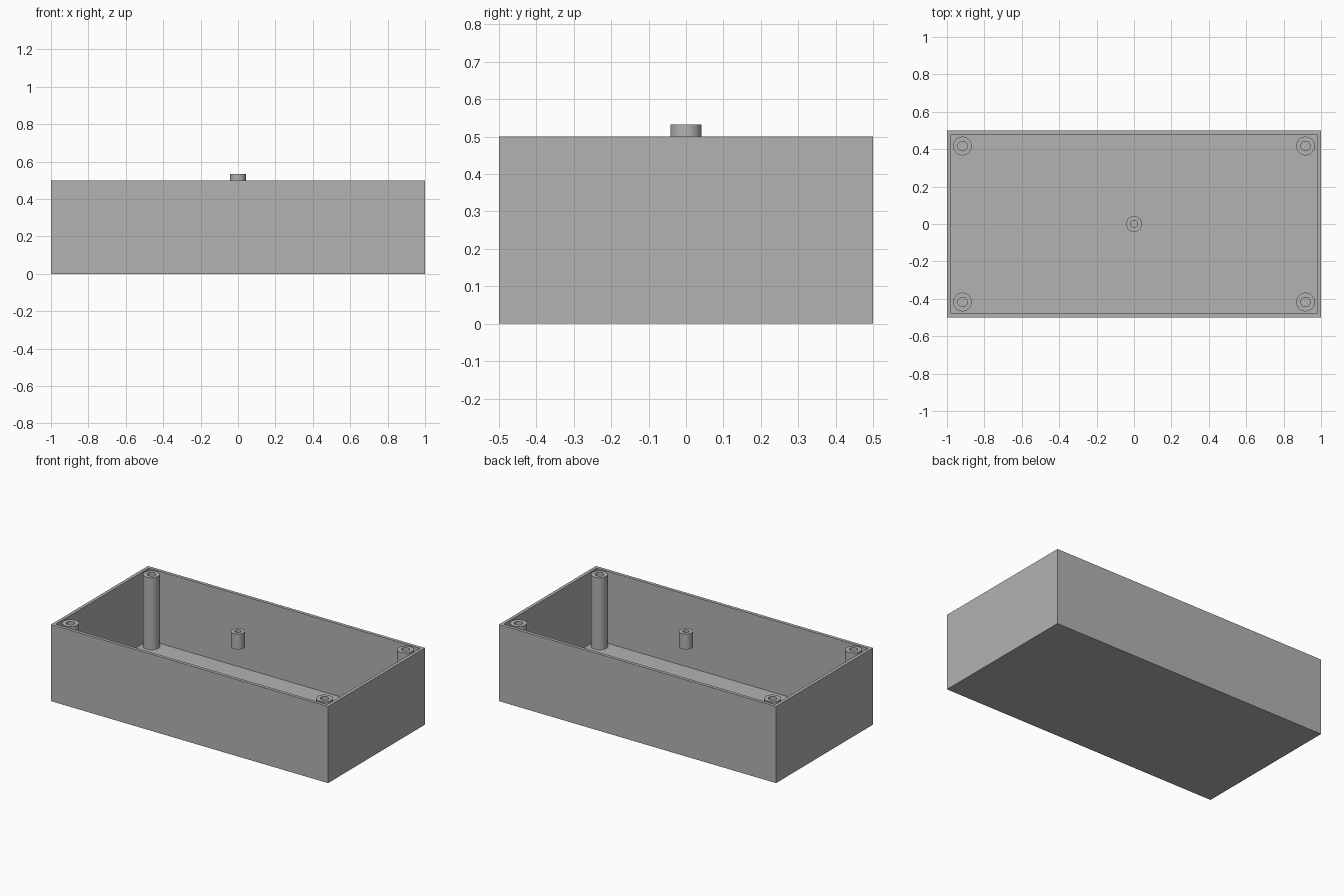
import bpy
import bmesh
import math

old = bpy.data.objects.get("Cube")
if old:
    bpy.data.objects.remove(old, do_unlink=True)

WALL = 0.03
HEIGHT = 0.5

grey = bpy.data.materials.new("plain grey")
grey.use_nodes = True
colour = (0.45, 0.45, 0.45, 1)
grey.diffuse_color = colour
grey.node_tree.nodes["Principled BSDF"].inputs["Base Color"].default_value = colour


def finish(name, bm):
    bmesh.ops.recalc_face_normals(bm, faces=bm.faces)
    mesh = bpy.data.meshes.new(name)
    bm.to_mesh(mesh)
    bm.free()
    mesh.materials.append(grey)
    obj = bpy.data.objects.new(name, mesh)
    bpy.context.collection.objects.link(obj)
    return obj


def open_box(name, length, width):
    """Box with an inset rim and a sunken floor."""
    bm = bmesh.new()
    bmesh.ops.create_cube(bm, size=1)
    for v in bm.verts:
        v.co = (v.co.x * length, v.co.y * width, (v.co.z + 0.5) * HEIGHT)
    top = max(bm.faces, key=lambda f: f.calc_center_median().z)
    bmesh.ops.inset_region(bm, faces=[top], thickness=WALL)
    floor = bmesh.ops.extrude_discrete_faces(bm, faces=[top])["faces"]
    bmesh.ops.translate(bm, verts=floor[0].verts, vec=(0, 0, WALL - HEIGHT))
    return finish(name, bm)


def tube(name, x, y, bottom, top, radius, bore, sides=48):
    """Hollow post: a rectangular profile spun round its axis."""
    bm = bmesh.new()
    profile = [(bore, bottom), (radius, bottom), (radius, top), (bore, top)]
    verts = [bm.verts.new((r, 0, z)) for r, z in profile]
    edges = [bm.edges.new((verts[i - 1], verts[i])) for i in range(4)]
    bmesh.ops.spin(bm, geom=verts + edges, cent=(0, 0, 0), axis=(0, 0, 1),
                   angle=math.tau, steps=sides, use_merge=True)
    bmesh.ops.remove_doubles(bm, verts=bm.verts, dist=0.0001)
    obj = finish(name, bm)
    obj.location = (x, y, 0)
    bpy.ops.object.select_all(action='DESELECT')
    obj.select_set(True)
    bpy.context.view_layer.objects.active = obj
    bpy.ops.object.shade_smooth_by_angle(angle=math.radians(35))
    return obj


# Enclosure shell
open_box("enclosure", 2, 1)

# Screw posts in the four corners, flush with the rim
for side, sx in (("left", 1), ("right", -1)):
    for end, sy in (("front", -1), ("back", 1)):
        tube(f"{end}_{side}_screw_post", sx * 0.917, sy * 0.417,
             WALL, HEIGHT, 0.05, 0.025)

# Short raised sleeve at the centre
tube("centre_sleeve", 0, 0, 0.433, 0.533, 0.042, 0.02)
